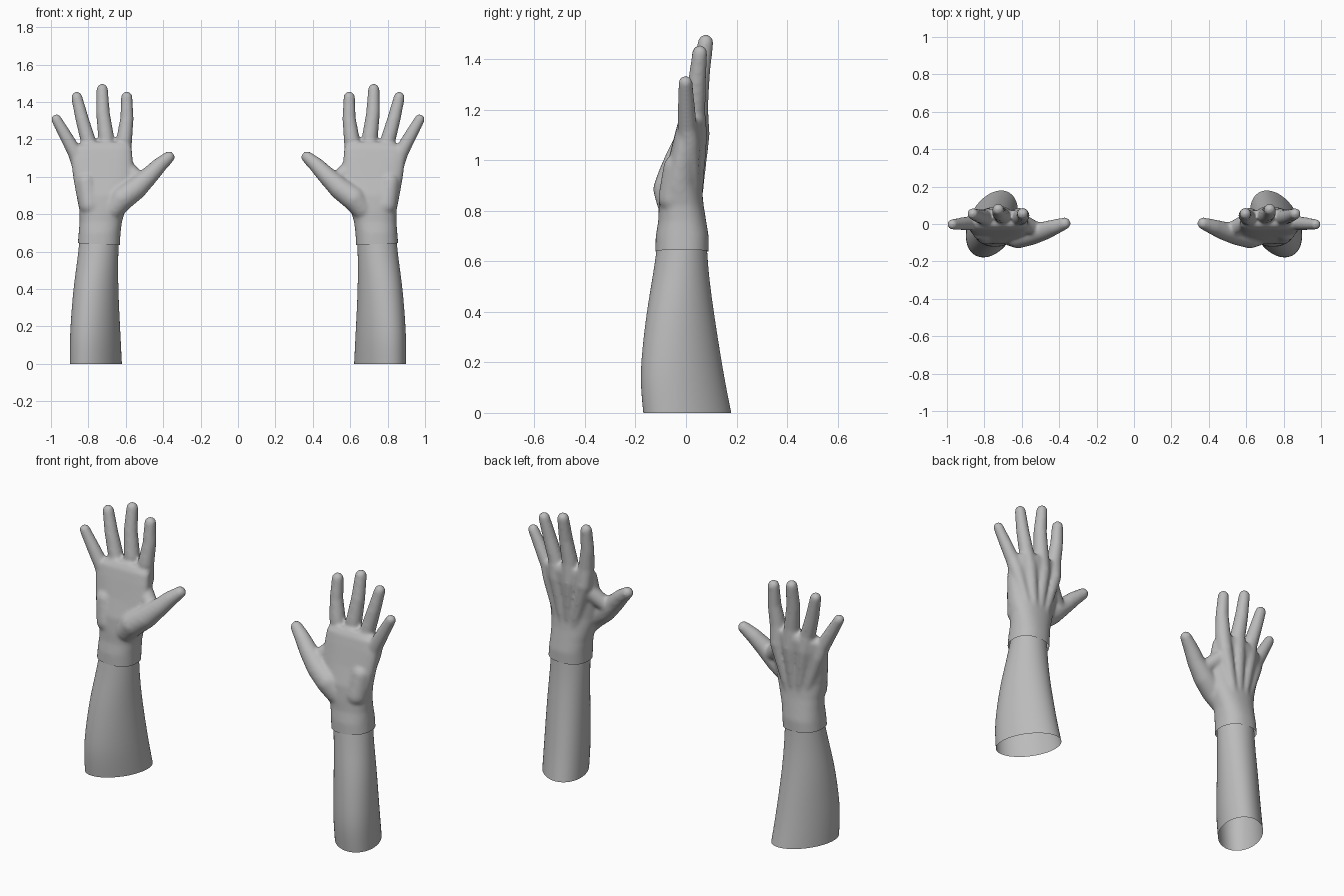
import bpy, bmesh, math
from mathutils import Vector, Matrix

cube = bpy.data.objects.get("Cube")
if cube:
    bpy.data.objects.remove(cube, do_unlink=True)

mat = bpy.data.materials.new("plain_grey")
mat.use_nodes = True
GREY = (0.5, 0.5, 0.5, 1)
mat.diffuse_color = GREY
mat.node_tree.nodes["Principled BSDF"].inputs["Base Color"].default_value = GREY


def loft(bm, sections, power=2.0, caps=False, n=32):
    """Stack rings given as (z, x0, x1, y0, y1, lean, arch)."""
    rings = []
    for z, x0, x1, y0, y1, lean, arch in sections:
        cx, cy, ry = (x0 + x1) / 2, (y0 + y1) / 2, (y1 - y0) / 2
        rx = math.sqrt(((x1 - x0) / 2) ** 2 - lean ** 2)
        ring = []
        for i in range(n):
            a = math.tau * i / n
            c = math.copysign(abs(math.cos(a)) ** (2 / power), math.cos(a))
            s = math.copysign(abs(math.sin(a)) ** (2 / power), math.sin(a))
            ring.append(bm.verts.new((cx + rx * c - lean * s, cy + ry * s - arch * c * c, z)))
        rings.append(ring)
    for a, b in zip(rings, rings[1:]):
        for i in range(n):
            j = (i + 1) % n
            bm.faces.new((a[i], a[j], b[j], b[i]))
    if caps:
        bm.faces.new(rings[0][::-1])
        bm.faces.new(rings[-1])


def sphere_points(x, y, z, r, n=160):
    """Even spiral of points on a sphere."""
    for i in range(n):
        h = 1 - (2 * i + 1) / n
        w = math.sqrt(1 - h * h)
        a = i * math.pi * (3 - math.sqrt(5))
        yield Vector((x, y, z)) + r * Vector((w * math.cos(a), w * math.sin(a), h))


def limb(bm, points):
    """Chain of rounded, tapered segments through (x, y, z, radius)."""
    for a, b in zip(points, points[1:]):
        verts = [bm.verts.new(p) for ball in (a, b) for p in sphere_points(*ball)]
        bmesh.ops.convex_hull(bm, input=verts)
        loose = [v for v in bm.verts if not v.link_faces]
        bmesh.ops.delete(bm, geom=loose, context="VERTS")


def add_object(name, bm):
    mesh = bpy.data.meshes.new(name)
    bm.to_mesh(mesh)
    bm.free()
    mesh.materials.append(mat)
    obj = bpy.data.objects.new(name, mesh)
    bpy.context.collection.objects.link(obj)
    return obj


def apply_modifiers(obj):
    graph = bpy.context.evaluated_depsgraph_get()
    mesh = bpy.data.meshes.new_from_object(obj.evaluated_get(graph))
    obj.modifiers.clear()
    obj.data = mesh
    mesh.polygons.foreach_set("use_smooth", [True] * len(mesh.polygons))


def mirror_copy(obj, name):
    bm = bmesh.new()
    bm.from_mesh(obj.data)
    bmesh.ops.transform(bm, matrix=Matrix.Scale(-1, 4, (1, 0, 0)), verts=bm.verts)
    bmesh.ops.reverse_faces(bm, faces=bm.faces)
    add_object(name, bm)


# Forearm: open tube, leaning oval at the elbow end
bm = bmesh.new()
loft(bm, [
    (0.00, .62, .90, -.17, .18, .05, 0),
    (0.10, .625, .90, -.18, .16, .045, 0),
    (0.20, .63, .897, -.18, .142, .04, 0),
    (0.40, .64, .882, -.157, .11, .025, 0),
    (0.55, .64, .86, -.13, .09, .01, 0),
    (0.66, .638, .848, -.115, .083, 0, 0)])
forearm = add_object("left_forearm", bm)
forearm.modifiers.new("smooth", "SUBSURF").levels = 2
apply_modifiers(forearm)

# Hand: wrist and palm body
bm = bmesh.new()
loft(bm, [
    (0.58, .633, .857, -.122, .09, 0, 0),
    (0.64, .631, .857, -.122, .09, 0, 0),
    (0.70, .628, .852, -.12, .09, 0, 0),
    (0.76, .620, .847, -.11, .08, 0, 0),
    (0.82, .602, .848, -.108, .07, 0, 0),
    (0.90, .575, .864, -.10, .062, 0, .01),
    (1.00, .555, .882, -.07, .066, 0, .015),
    (1.10, .563, .894, -.045, .08, 0, .02),
    (1.155, .568, .885, -.03, .083, 0, .02),
    (1.185, .585, .83, -.01, .075, 0, .01)], power=2.3, caps=True)

# Fingers, each running down the back of the hand as a tendon ridge
fingers = {
    "index": [(.68, .04, .84, .024), (.615, .045, 1.10, .042), (.608, .035, 1.20, .043),
              (.594, .045, 1.31, .036), (.595, .055, 1.425, .031)],
    "middle": [(.715, .04, .84, .024), (.70, .052, 1.10, .042), (.705, .045, 1.21, .043),
               (.722, .058, 1.34, .037), (.726, .078, 1.467, .031)],
    "ring": [(.75, .04, .84, .024), (.785, .045, 1.10, .04), (.80, .035, 1.19, .041),
             (.834, .043, 1.31, .036), (.862, .055, 1.425, .030)],
    "little": [(.78, .03, .84, .024), (.85, .012, 1.07, .042), (.872, .005, 1.13, .039),
               (.922, .001, 1.22, .034), (.971, -.002, 1.307, .028)],
}
for path in fingers.values():
    limb(bm, path)

# Thumb with its fleshy base, its web to the palm, and the heel of the palm
limb(bm, [(.665, -.055, .83, .06), (.62, -.063, .885, .067), (.55, -.052, .935, .061),
          (.475, -.035, 1.005, .049), (.42, -.015, 1.062, .041), (.37, .003, 1.105, .032)])
limb(bm, [(.53, -.025, .985, .04), (.60, .01, 1.05, .045)])
limb(bm, [(.79, -.05, .85, .06), (.81, -.035, .97, .055)])
bmesh.ops.recalc_face_normals(bm, faces=bm.faces)

# Blend everything into one skin
hand = add_object("left_hand", bm)
remesh = hand.modifiers.new("blend", "REMESH")
remesh.mode = "VOXEL"
remesh.voxel_size = 0.0085
soften = hand.modifiers.new("soften", "SMOOTH")
soften.factor = 0.5
soften.iterations = 9
apply_modifiers(hand)

# Trim the wrist to a clean, slightly slanted hem
bm = bmesh.new()
bm.from_mesh(hand.data)
bmesh.ops.bisect_plane(bm, geom=bm.verts[:] + bm.edges[:] + bm.faces[:],
                       plane_co=(.745, 0, .64), plane_no=(-.045, 0, 1), clear_inner=True)
bm.to_mesh(hand.data)
bm.free()

mirror_copy(forearm, "right_forearm")
mirror_copy(hand, "right_hand")
